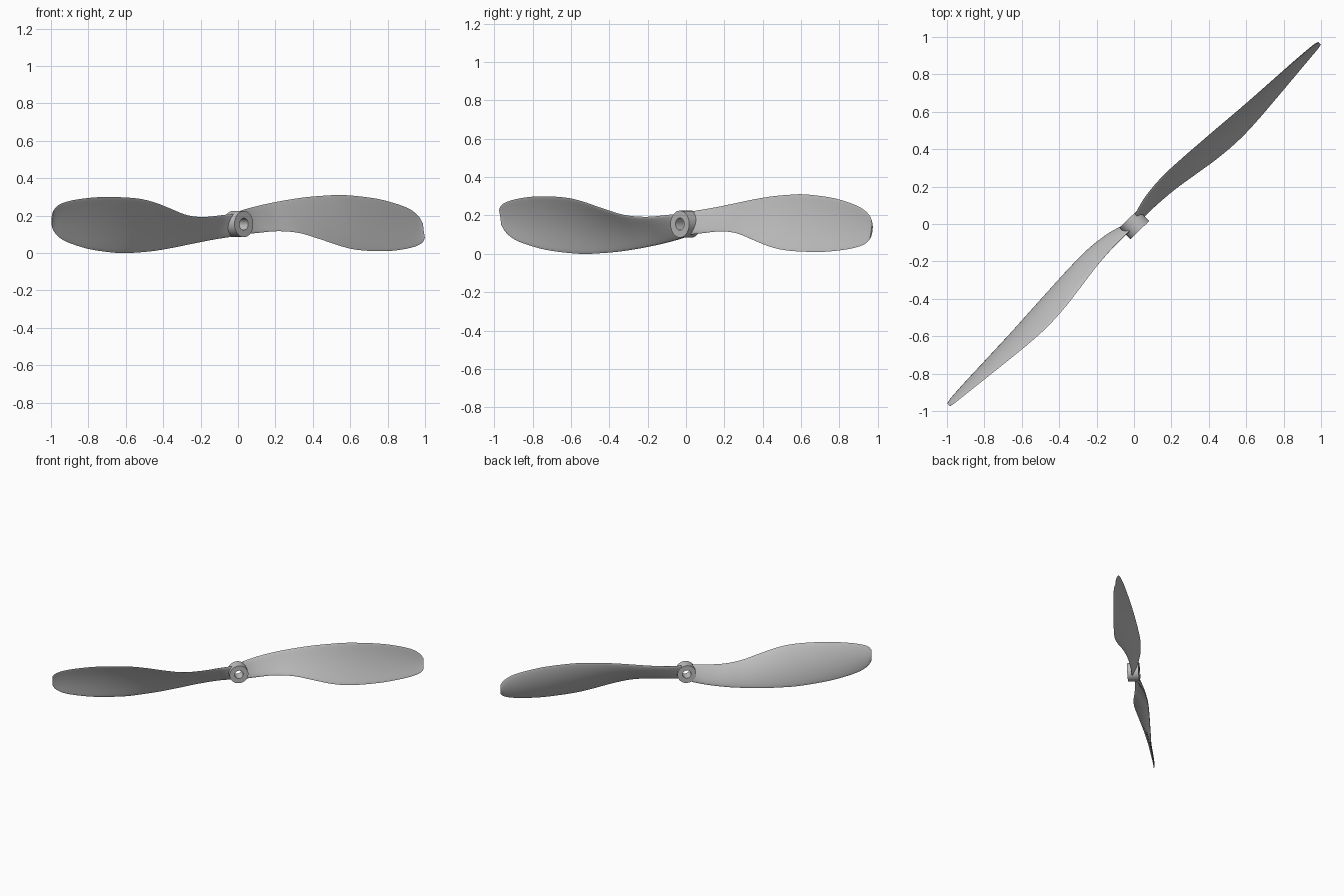
import bpy
import bmesh
import math
from mathutils import Matrix, Vector

default_cube = bpy.data.objects.get("Cube")
if default_cube:
    bpy.data.objects.remove(default_cube, do_unlink=True)

# Single plain grey plastic
grey = bpy.data.materials.new("light grey")
grey.use_nodes = True
color = (0.52, 0.52, 0.52, 1)
grey.diffuse_color = color
grey.node_tree.nodes["Principled BSDF"].inputs["Base Color"].default_value = color

# Model frame: span direction, hub axis direction, up
span = Vector((0.716, 0.698, 0)).normalized()
axis = Vector((span.y, -span.x, 0))
up = Vector((0, 0, 1))
frame = Matrix((span, axis, up)).transposed().to_4x4()
frame.translation = (0, 0, 0.155)


def add_object(name, bm, matrix):
    bmesh.ops.recalc_face_normals(bm, faces=bm.faces)
    mesh = bpy.data.meshes.new(name)
    bm.to_mesh(mesh)
    bm.free()
    mesh.transform(matrix)
    mesh.materials.append(grey)
    obj = bpy.data.objects.new(name, mesh)
    bpy.context.collection.objects.link(obj)
    bpy.ops.object.select_all(action='DESELECT')
    obj.select_set(True)
    bpy.context.view_layer.objects.active = obj
    bpy.ops.object.shade_smooth_by_angle(angle=math.radians(40))
    return obj


def bridge(bm, ring_a, ring_b):
    count = len(ring_a)
    for i in range(count):
        j = (i + 1) % count
        bm.faces.new((ring_a[i], ring_a[j], ring_b[j], ring_b[i]))


def smooth_path(points, steps):
    """Catmull-Rom path through tuples of any size."""
    pts = [Vector(p) for p in points]
    path = []
    for i in range(len(pts) - 1):
        p, q = pts[i], pts[i + 1]
        before, after = pts[max(i - 1, 0)], pts[min(i + 2, len(pts) - 1)]
        for k in range(steps):
            t = k / steps
            path.append(0.5 * (2 * p + (q - before) * t
                               + (2 * before - 5 * p + 4 * q - after) * t ** 2
                               + (3 * p - before - 3 * q + after) * t ** 3))
    path.append(pts[-1])
    return path


# Blade stations: span, upper edge (axial, height), lower edge (axial, height)
stations = [
    (.04, -.03, .07, .01, -.055),
    (.14, -.06, .085, .01, -.047),
    (.28, -.075, .107, .02, -.038),
    (.42, -.072, .127, .04, -.048),
    (.56, -.064, .143, .06, -.082),
    (.7, -.055, .152, .07, -.118),
    (.84, -.045, .155, .066, -.139),
    (1.05, -.033, .138, .047, -.145),
    (1.2, -.025, .11, .032, -.135),
    (1.3, -.018, .08, .022, -.12),
    (1.36, -.013, .042, .016, -.1),
    (1.385, -.006, .005, .01, -.075),
]


def make_blade(name, matrix):
    bm = bmesh.new()
    rings = []
    half = 12
    for row in smooth_path(stations, 5):
        s = row[0]
        top = Vector((s, row[1], row[2]))
        bottom = Vector((s, row[3], row[4]))
        chord = bottom - top
        normal = Vector((1, 0, 0)).cross(chord).normalized()
        if normal.y > 0:
            normal.negate()
        thickness = 0.013 - 0.006 * s
        ring = []
        # Cambered airfoil loop, rounded at both edges
        for i in range(2 * half):
            angle = math.pi * i / half
            c = (1 - math.cos(angle)) / 2
            camber = 0.24 * chord.length * c * (1 - c) * min(1, s / 0.3)
            offset = camber + thickness * math.sin(angle)
            ring.append(bm.verts.new(top + chord * c + normal * offset))
        rings.append(ring)
    for a, b in zip(rings, rings[1:]):
        bridge(bm, a, b)
    bm.faces.new(rings[0])
    bm.faces.new(rings[-1])
    add_object(name, bm, matrix)


# Two blades, half a turn apart about the hub axis
make_blade("left_blade", frame)
make_blade("right_blade", frame @ Matrix.Rotation(math.pi, 4, 'Y'))

# Hub: tube with a through hole
bm = bmesh.new()
sides = 48
profile = [(.07, -.04), (.07, .045), (.032, .045), (.032, -.04)]
loops = []
for radius, depth in profile:
    loops.append([bm.verts.new((radius * math.cos(2 * math.pi * i / sides), depth,
                                radius * math.sin(2 * math.pi * i / sides)))
                  for i in range(sides)])
for k, loop in enumerate(loops):
    bridge(bm, loop, loops[(k + 1) % len(loops)])
add_object("hub", bm, frame)
